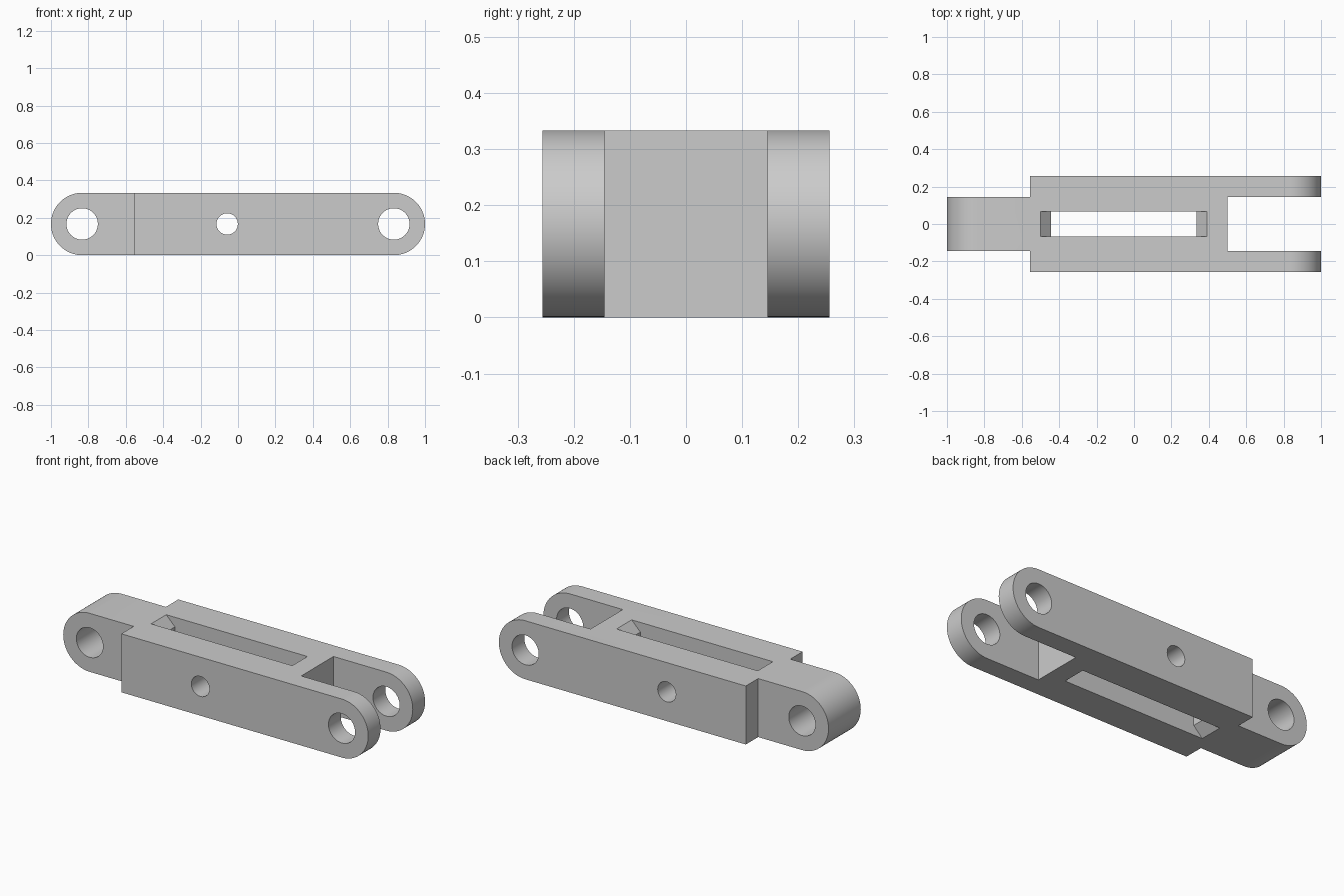
import bpy
import bmesh
from math import sin, cos, pi, radians

if "Cube" in bpy.data.objects:
    bpy.data.objects.remove(bpy.data.objects["Cube"], do_unlink=True)

HEIGHT = 1 / 3
MID = HEIGHT / 2
HALF_WIDTH = 0.256
TONGUE_HALF = 0.145
EYE_X = 1 - MID          # centre of both rounded ends
SHOULDER_X = -0.556
FORK_X = 0.5
SLOT_HALF = 0.068
SLOT_LEFT, SLOT_RIGHT = -0.5, 0.39
BEVEL = 0.055
EXTRA = 0.1              # cutter overshoot

grey = bpy.data.materials.new("plain grey")
grey.use_nodes = True
colour = (0.6, 0.6, 0.6, 1)
grey.diffuse_color = colour
grey.node_tree.nodes["Principled BSDF"].inputs["Base Color"].default_value = colour


def arc(x, z, radius, start, end, steps):
    return [(x + radius * cos(start + (end - start) * i / steps),
             z + radius * sin(start + (end - start) * i / steps))
            for i in range(steps + 1)]


def prism(name, outline, y0, y1):
    """Extrude a side-on outline from y0 to y1."""
    bm = bmesh.new()
    face = bm.faces.new([bm.verts.new((x, y0, z)) for x, z in outline])
    result = bmesh.ops.extrude_face_region(bm, geom=[face])
    moved = [v for v in result["geom"] if isinstance(v, bmesh.types.BMVert)]
    bmesh.ops.translate(bm, verts=moved, vec=(0, y1 - y0, 0))
    bmesh.ops.recalc_face_normals(bm, faces=bm.faces)
    mesh = bpy.data.meshes.new(name)
    bm.to_mesh(mesh)
    bm.free()
    mesh.materials.append(grey)
    obj = bpy.data.objects.new(name, mesh)
    bpy.context.collection.objects.link(obj)
    return obj


def block(x0, x1):
    low, high = -EXTRA, HEIGHT + EXTRA
    return [(x0, low), (x1, low), (x1, high), (x0, high)]


def circle(x, radius):
    return arc(x, MID, radius, 0, 2 * pi, 64)[:-1]


# Round-ended bar
outline = (arc(EYE_X, MID, MID, -pi / 2, pi / 2, 40)
           + arc(-EYE_X, MID, MID, pi / 2, 3 * pi / 2, 40))
link = prism("link_body", outline, -HALF_WIDTH, HALF_WIDTH)

# Slot outline, bevelled at the ends along top and bottom
slot = []
for x, inward in ((SLOT_LEFT, BEVEL), (SLOT_RIGHT, -BEVEL)):
    end = [(x, -EXTRA), (x, 0), (x + inward, BEVEL),
           (x + inward, HEIGHT - BEVEL), (x, HEIGHT), (x, HEIGHT + EXTRA)]
    slot += end if inward > 0 else end[::-1]

# Shoulders, fork gap, slot, eye holes and cross pin hole
outer = HALF_WIDTH + EXTRA
cutters = [
    prism("front_shoulder_cutter", block(-1 - EXTRA, SHOULDER_X), -outer, -TONGUE_HALF),
    prism("back_shoulder_cutter", block(-1 - EXTRA, SHOULDER_X), TONGUE_HALF, outer),
    prism("fork_gap_cutter", block(FORK_X, 1 + EXTRA), -TONGUE_HALF, TONGUE_HALF),
    prism("slot_cutter", slot, -SLOT_HALF, SLOT_HALF),
    prism("tongue_eye_cutter", circle(-EYE_X, 0.084), -outer, outer),
    prism("fork_eye_cutter", circle(EYE_X, 0.084), -outer, outer),
    prism("pin_hole_cutter", circle(-0.058, 0.057), -outer, outer),
]

bpy.ops.object.select_all(action="DESELECT")
link.select_set(True)
bpy.context.view_layer.objects.active = link
for cutter in cutters:
    cutter.hide_render = True
    cut = link.modifiers.new(cutter.name, "BOOLEAN")
    cut.operation = "DIFFERENCE"
    cut.solver = "EXACT"
    cut.object = cutter
    bpy.ops.object.modifier_apply(modifier=cut.name)
for cutter in cutters:
    bpy.data.objects.remove(cutter, do_unlink=True)

bpy.ops.object.shade_smooth_by_angle(angle=radians(30))
